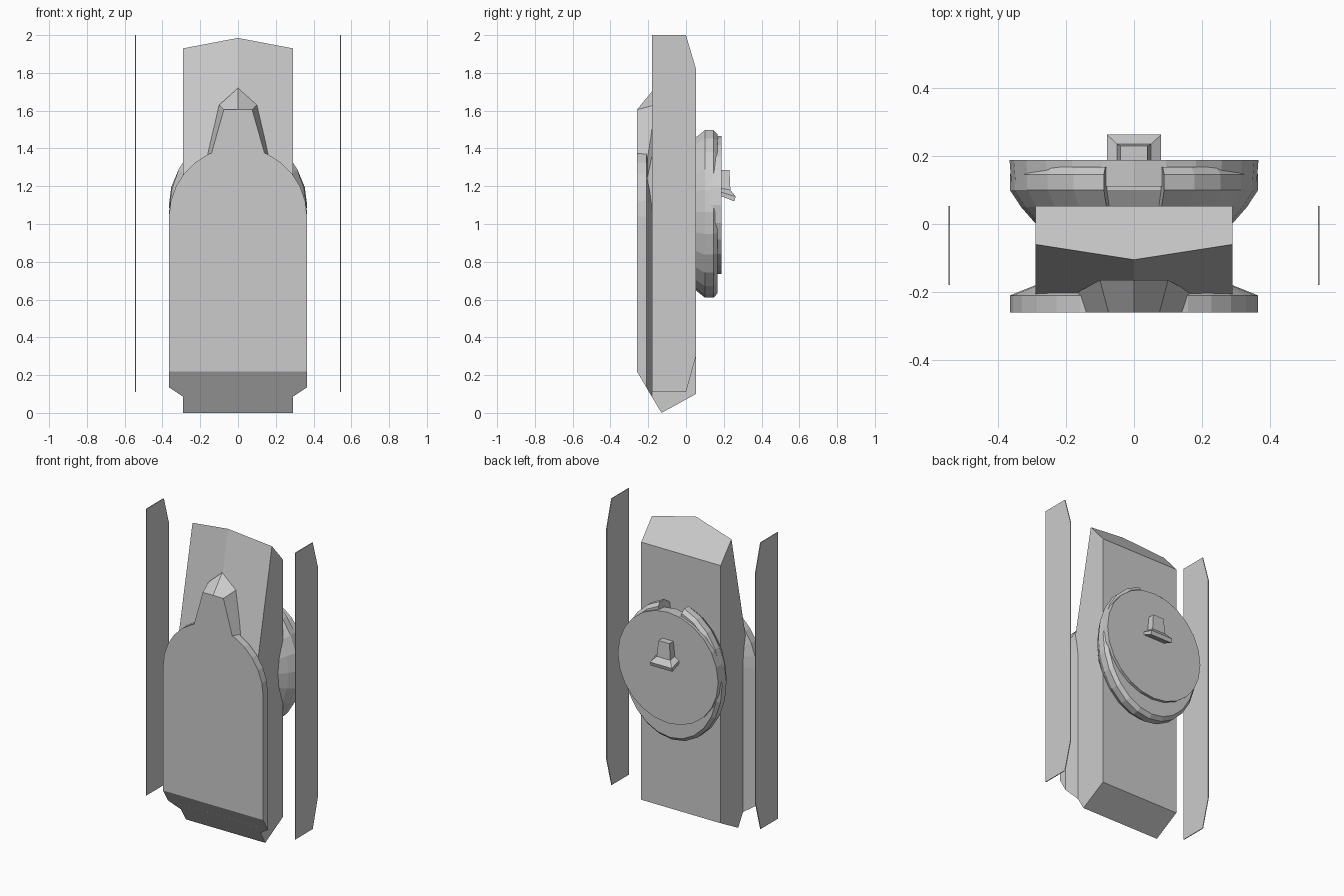
import bpy, bmesh
from math import sin, cos, pi, radians, asin

if "Cube" in bpy.data.objects:
    bpy.data.objects.remove(bpy.data.objects["Cube"])


def finish(name, bm):
    bmesh.ops.recalc_face_normals(bm, faces=bm.faces)
    me = bpy.data.meshes.new(name)
    bm.to_mesh(me)
    bm.free()
    ob = bpy.data.objects.new(name, me)
    bpy.context.collection.objects.link(ob)
    return ob


def loft(rings):
    """Skin a list of equal-length point loops and cap both ends."""
    bm = bmesh.new()
    loops = [[bm.verts.new(p) for p in r] for r in rings]
    n = len(loops[0])
    for a, b in zip(loops, loops[1:]):
        for i in range(n):
            j = (i + 1) % n
            bm.faces.new((a[i], a[j], b[j], b[i]))
    bm.faces.new(loops[0])
    bm.faces.new(loops[-1])
    return bm


# Main body: side profile lofted across x, with a raised centre ridge
def body_section(x, crest, front):
    return [(x, y, z) for y, z in
            [(-0.13, 0), (0.053, 0.1), (0.053, 1.8), crest, (front, 1.22), (-0.21, 0.135)]]


side = ((-0.06, 1.93), -0.21)
finish("body", loft([body_section(-0.29, *side),
                     body_section(0, (-0.105, 1.985), -0.255),
                     body_section(0.29, *side)]))

# Front plate: arched slab with a bevelled back edge
def arch(y, r):
    pts = [(-r, y, -0.1), (r, y, -0.1)]
    return pts + [(r * cos(pi * i / 14), y, 1.04 + r * sin(pi * i / 14)) for i in range(15)]


bm = loft([arch(-0.26, 0.365), arch(-0.21, 0.365), arch(-0.18, 0.29)])
# slanted cut along the foot of the plate
cut = bmesh.ops.bisect_plane(bm, geom=bm.verts[:] + bm.edges[:] + bm.faces[:],
                             plane_co=(0, -0.26, 0.22), plane_no=(0, -0.22, -0.13),
                             clear_outer=True)
edges = [e for e in cut["geom_cut"] if isinstance(e, bmesh.types.BMEdge)]
bmesh.ops.contextual_create(bm, geom=edges)
finish("front_plate", bm)

# Nose tapering up from the plate, with a pointed tip
front = [(-0.15, -0.26, 1.34), (0.15, -0.26, 1.34), (0.075, -0.26, 1.605),
         (0, -0.26, 1.605), (-0.075, -0.26, 1.605)]
back = [(-0.165, -0.2, 1.35), (0.165, -0.2, 1.35), (0.1, -0.165, 1.63),
        (0, -0.165, 1.72), (-0.1, -0.165, 1.63)]
finish("nose", loft([front, back]))

# Rear housing: oval drum with a notch at the top
def housing_ring(y, s):
    top = asin(0.97)
    half = [(0.365 * cos(a), 0.45 * sin(a))
            for a in [radians(-90) + (top + radians(90)) * i / 11 for i in range(1, 12)]]
    half.append((0.08, 0.37))
    outline = [(0, -0.45)] + half + [(-x, z) for x, z in reversed(half)]
    return [(x * s, y, 1.06 + z * s) for x, z in outline]


finish("rear_housing", loft([housing_ring(y, s) for y, s in
                             [(0, 0.79), (0.05, 0.91), (0.1, 1), (0.145, 1), (0.167, 0.95)]]))

# Round rear cover
def circle(y, r):
    return [(r * cos(2 * pi * i / 24), y, 1.1 + r * sin(2 * pi * i / 24)) for i in range(24)]


finish("rear_cover", loft([circle(0.11, 0.36), circle(0.188, 0.366)]))

# Flared latch on the cover: half width, outer y, outer z, inner z
finish("latch", loft([[(-w, 0.18, zi), (w, 0.18, zi), (w, y, zo), (-w, y, zo)]
                      for w, y, zo, zi in [(0.04, 0.23, 1.285, 1.285), (0.05, 0.235, 1.18, 1.19),
                                           (0.08, 0.263, 1.145, 1.17), (0.08, 0.255, 1.12, 1.15)]]))

# Thin free-standing side panels
panel = [(-0.18, 0.11), (0, 0.11), (0.053, 0.3), (0.053, 1.82), (0, 2), (-0.18, 2)]
for s, label in ((-1, "left"), (1, "right")):
    finish(label + "_panel", loft([[(s * x, y, z) for y, z in panel] for x in (0.541, 0.546)]))
